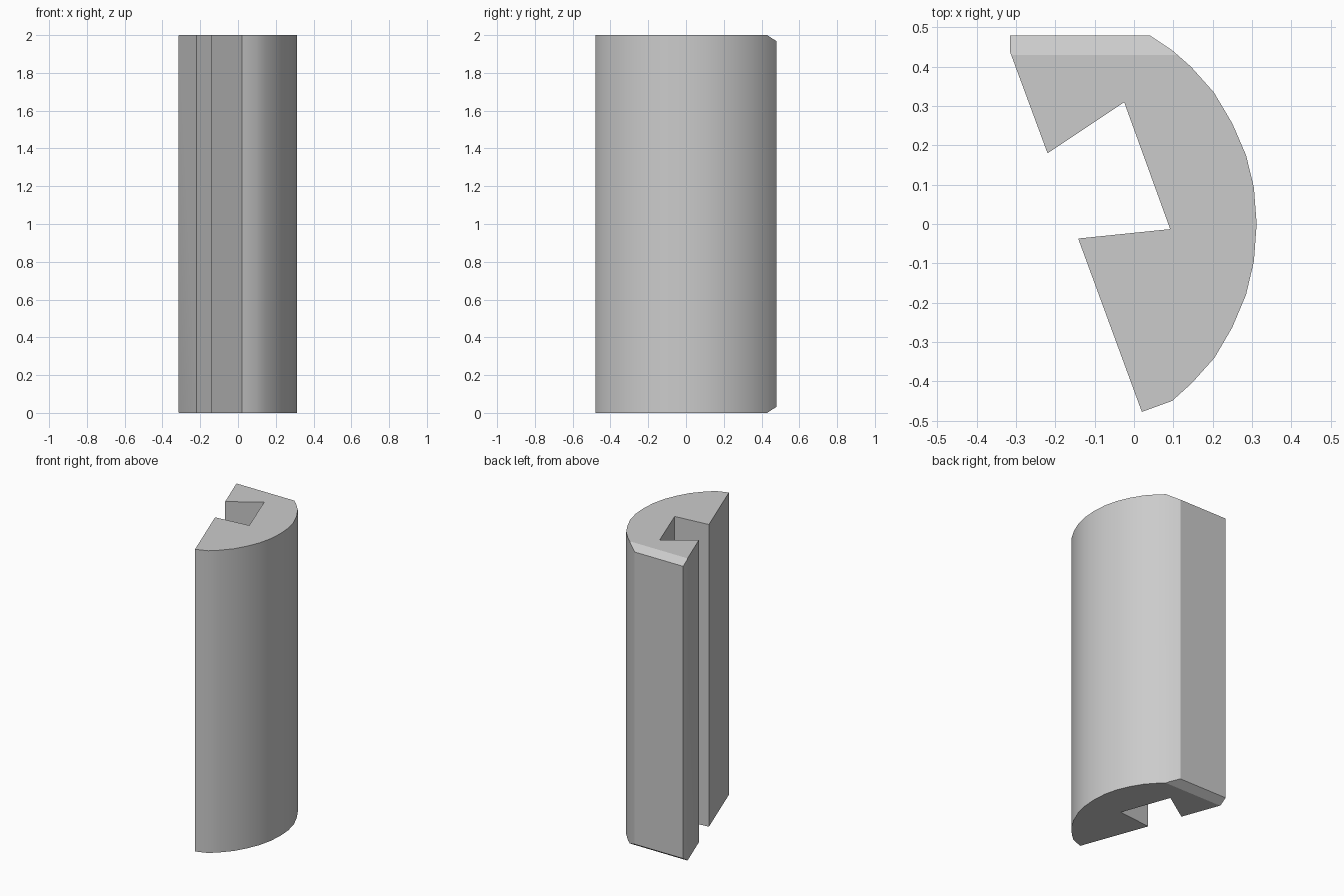
import bpy, bmesh, math
from mathutils import Vector

cube = bpy.data.objects.get("Cube")
if cube:
    bpy.data.objects.remove(cube, do_unlink=True)

HEIGHT = 2.0

# Cross-section, counter-clockwise: rounded side, flat back, undercut slot
rounded_side = [(0.02, -0.478), (0.097, -0.45), (0.147, -0.405), (0.205, -0.34),
                (0.25, -0.263), (0.285, -0.18), (0.305, -0.095), (0.312, 0),
                (0.305, 0.093), (0.285, 0.175), (0.25, 0.256), (0.203, 0.335),
                (0.145, 0.4), (0.097, 0.442), (0.04, 0.48)]
back_corner = [(-0.315, 0.48), (-0.315, 0.437)]
slot = [(-0.22, 0.18), (-0.025, 0.31), (0.092, -0.013), (-0.142, -0.037)]
profile = rounded_side + back_corner + slot

# Extrude the section upwards
bm = bmesh.new()
base = bm.faces.new([bm.verts.new((x, y, 0)) for x, y in profile])
extruded = bmesh.ops.extrude_face_region(bm, geom=[base])["geom"]
bmesh.ops.translate(bm, vec=(0, 0, HEIGHT),
                    verts=[v for v in extruded if isinstance(v, bmesh.types.BMVert)])

# Chamfer the back edge at both ends
for z, up in ((HEIGHT, 1), (0, -1)):
    cut = bmesh.ops.bisect_plane(
        bm, geom=bm.verts[:] + bm.edges[:] + bm.faces[:], dist=1e-5,
        plane_co=(0, 0.43, z), plane_no=Vector((0, 0.033, 0.05 * up)).normalized(),
        clear_outer=True)
    rim = [e for e in cut["geom_cut"] if isinstance(e, bmesh.types.BMEdge)]
    bmesh.ops.holes_fill(bm, edges=[e for e in rim if e.is_boundary], sides=0)
bmesh.ops.recalc_face_normals(bm, faces=bm.faces[:])

mesh = bpy.data.meshes.new("slotted_bar")
bm.to_mesh(mesh)
bm.free()
bar = bpy.data.objects.new("slotted_bar", mesh)
bpy.context.collection.objects.link(bar)

# Single light grey material
grey = bpy.data.materials.new("light_grey")
grey.use_nodes = True
colour = (0.6, 0.6, 0.6, 1)
grey.diffuse_color = colour
grey.node_tree.nodes["Principled BSDF"].inputs["Base Color"].default_value = colour
mesh.materials.append(grey)

# Smooth the rounded side, keep the corners crisp
bpy.ops.object.select_all(action="DESELECT")
bar.select_set(True)
bpy.context.view_layer.objects.active = bar
bpy.ops.object.shade_smooth_by_angle(angle=math.radians(28))
